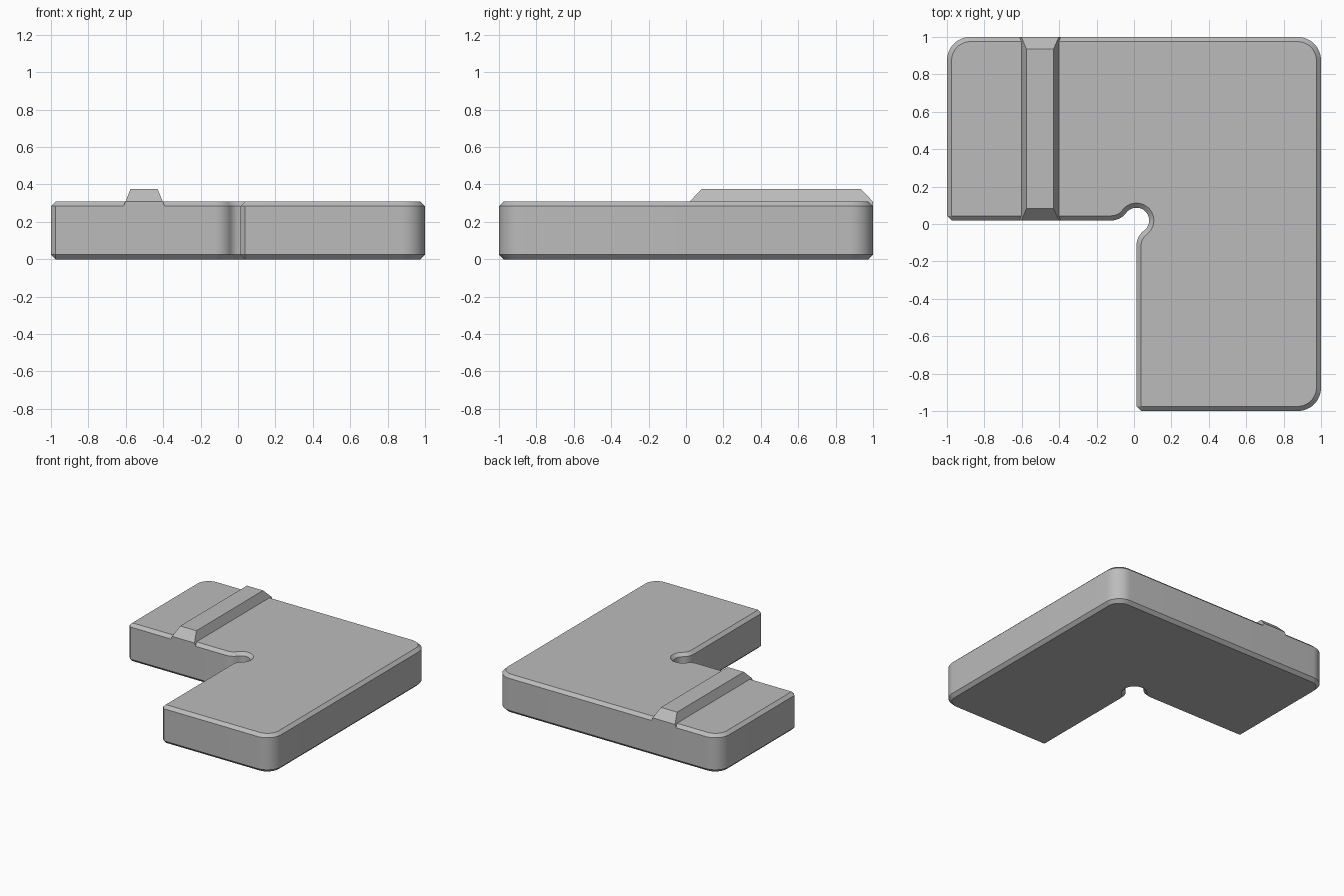
import bpy, bmesh
from math import radians, degrees, atan2, cos, sin

if "Cube" in bpy.data.objects:
    bpy.data.objects.remove(bpy.data.objects["Cube"])

grey = bpy.data.materials.new("plain grey")
grey.use_nodes = True
colour = (0.5, 0.5, 0.5, 1)
grey.diffuse_color = colour
grey.node_tree.nodes["Principled BSDF"].inputs["Base Color"].default_value = colour

CH = 0.025                 # chamfer width
CX, CY = 0.013, 0.019      # inner corner and relief hole centre
HOLE, FILLET = 0.068, 0.1
REACH = ((HOLE + FILLET) ** 2 - FILLET ** 2) ** 0.5
HEIGHT, LIP = 0.308, 0.284


def arc(x, y, r, a, b, n):
    angles = [radians(a + (b - a) * i / n) for i in range(n + 1)]
    return [(x + r * cos(t), y + r * sin(t)) for t in angles]


def outline(inset):
    """L-shaped outline, counter-clockwise, shrunk by inset."""
    pts = []
    r = 0.125
    for sx, sy, start in ((1, -1, -90), (1, 1, 0), (-1, 1, 90)):
        pts += arc(sx * (1 - r), sy * (1 - r), r - inset, start, start + 90, 12)
    # chamfered end, then fillet, relief hole, fillet, chamfered end
    pts += [(-1 + inset, CY + CH), (-1 + CH, CY + inset)]
    phi = degrees(atan2(FILLET, -REACH))
    pts += arc(CX - REACH, CY + FILLET, FILLET - inset, -90, phi - 180, 8)
    pts += arc(CX, CY, HOLE + inset, phi, 90 - phi, 24)[1:-1]
    pts += arc(CX + FILLET, CY - REACH, FILLET - inset, 270 - phi, 180, 8)
    pts += [(CX + inset, -1 + CH), (CX + CH, -1 + inset)]
    return pts


def box_ring(x0, x1, y0, y1):
    return [(x0, y0), (x1, y0), (x1, y1), (x0, y1)]


def loft(name, levels):
    """Skin a stack of (outline, z) rings and cap both ends."""
    bm = bmesh.new()
    rings = [[bm.verts.new((x, y, z)) for x, y in pts] for pts, z in levels]
    n = len(rings[0])
    for low, high in zip(rings, rings[1:]):
        for i in range(n):
            j = (i + 1) % n
            bm.faces.new((low[i], low[j], high[j], high[i]))
    bm.faces.new(rings[0][::-1])
    bm.faces.new(rings[-1])
    bmesh.ops.remove_doubles(bm, verts=bm.verts, dist=1e-5)
    bmesh.ops.recalc_face_normals(bm, faces=bm.faces)
    mesh = bpy.data.meshes.new(name)
    bm.to_mesh(mesh)
    bm.free()
    mesh.materials.append(grey)
    obj = bpy.data.objects.new(name, mesh)
    bpy.context.collection.objects.link(obj)
    bpy.ops.object.select_all(action='DESELECT')
    obj.select_set(True)
    bpy.context.view_layer.objects.active = obj
    bpy.ops.object.shade_smooth_by_angle(angle=radians(30))
    return obj


# chamfered L-shaped slab
loft("corner_slab", [(outline(CH), 0), (outline(0), CH),
                     (outline(0), LIP), (outline(CH), HEIGHT)])

# raised ridge across the left arm
loft("ridge", [(box_ring(-0.612, -0.392, CY, 1), LIP),
               (box_ring(-0.602, -0.402, CY, 1), HEIGHT),
               (box_ring(-0.575, -0.43, 0.083, 0.935), 0.375)])
